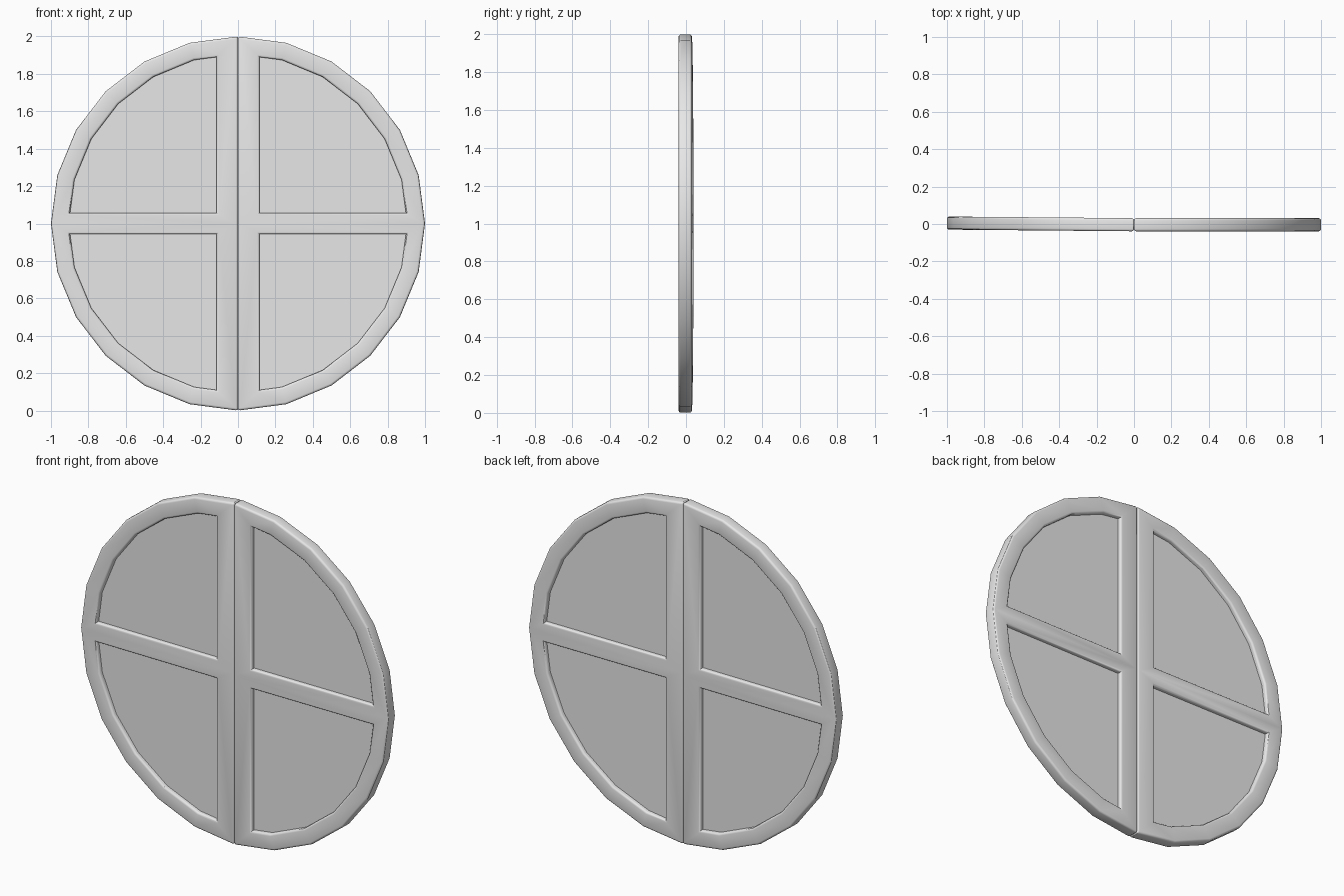
import bpy, bmesh
from math import sin, cos, radians

if "Cube" in bpy.data.objects:
    bpy.data.objects.remove(bpy.data.objects["Cube"])

STEP = radians(15)      # 24-sided disc
RADIUS, INNER = 1.0, 0.905
STILE, RAIL = 0.115, 0.057
THICK, PANEL = 0.07, 0.02
MID_Y = -0.004
SWING = -0.009          # one leaf stands slightly ajar

grey = bpy.data.materials.new("plain grey")
grey.use_nodes = True
grey.diffuse_color = (0.8, 0.8, 0.8, 1)
grey.node_tree.nodes["Principled BSDF"].inputs["Base Color"].default_value = (0.8, 0.8, 0.8, 1)


def arc(radius, first, last):
    return [(radius * cos(i * STEP), radius * sin(i * STEP)) for i in range(first, last + 1)]


def on_chord(a, b, axis, value):
    """Point where the line a-b meets the given coordinate."""
    t = (value - a[axis]) / (b[axis] - a[axis])
    return tuple(p + (q - p) * t for p, q in zip(a, b))


def add_object(name, bm, side):
    """Finish a leaf part, placing it on the +x or -x side."""
    for v in bm.verts:
        v.co.x *= side
    bmesh.ops.recalc_face_normals(bm, faces=bm.faces[:])
    mesh = bpy.data.meshes.new(name)
    bm.to_mesh(mesh)
    bm.free()
    mesh.materials.append(grey)
    obj = bpy.data.objects.new(name, mesh)
    bpy.context.collection.objects.link(obj)
    obj.location = (0, MID_Y, 1)
    obj.rotation_euler.z = SWING if side < 0 else 0
    bpy.ops.object.select_all(action="DESELECT")
    obj.select_set(True)
    bpy.context.view_layer.objects.active = obj
    bpy.ops.object.shade_smooth_by_angle(angle=radians(30))


def extrude(bm, thickness):
    """Thicken flat faces along y, centred on y = 0."""
    bmesh.ops.recalc_face_normals(bm, faces=bm.faces[:])
    geom = bmesh.ops.extrude_face_region(bm, geom=bm.faces[:], use_keep_orig=True)["geom"]
    moved = {g for g in geom if isinstance(g, bmesh.types.BMVert)}
    for v in bm.verts:
        v.co.y = thickness / 2 if v in moved else -thickness / 2
    bmesh.ops.recalc_face_normals(bm, faces=bm.faces[:])


def make_frame(side, name):
    # Quarter outline paired point by point with its window opening
    outer = arc(RADIUS, 0, 6) + [(0, 0)]
    ring = arc(INNER, 0, 6)
    inner = ([on_chord(ring[0], ring[1], 1, RAIL)] + ring[1:6]
             + [on_chord(ring[5], ring[6], 0, STILE), (STILE, RAIL)])
    bm = bmesh.new()
    for flip in (1, -1):
        o = [bm.verts.new((x, 0, z * flip)) for x, z in outer]
        n = [bm.verts.new((x, 0, z * flip)) for x, z in inner]
        for i in range(len(o)):
            j = (i + 1) % len(o)
            bm.faces.new((o[i], o[j], n[j], n[i]))
    bmesh.ops.remove_doubles(bm, verts=bm.verts[:], dist=0.0001)
    extrude(bm, THICK)
    # Round over the outward corners
    sharp = [e for e in bm.edges if e.is_convex and e.calc_face_angle(0) > radians(30)]
    bmesh.ops.bevel(bm, geom=sharp, offset=0.012, segments=3, profile=0.5,
                    affect="EDGES", clamp_overlap=True)
    add_object(name, bm, side)


def make_panel(side, name):
    # Thin sheet whose edges sit hidden inside the frame
    edge = arc(0.95, -5, 5)
    start, end = (0.06, edge[0][1]), (0.06, edge[-1][1])
    bm = bmesh.new()
    bm.faces.new([bm.verts.new((x, 0, z)) for x, z in [start] + edge + [end]])
    extrude(bm, PANEL)
    add_object(name, bm, side)


for side, word in ((1, "left"), (-1, "right")):
    make_frame(side, word + "_leaf_frame")
    make_panel(side, word + "_leaf_panel")
